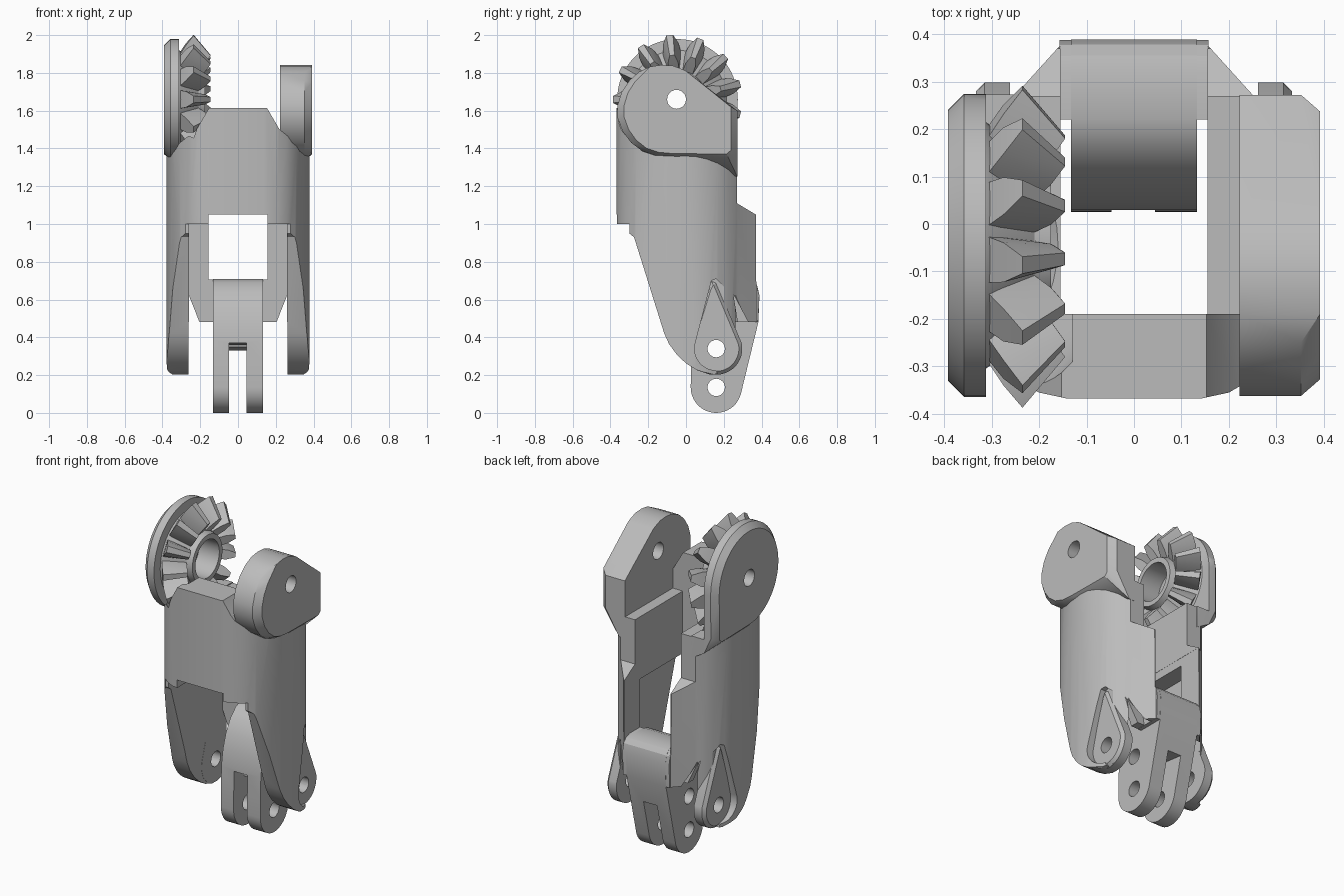
import bpy, bmesh, math
from mathutils import Vector

if "Cube" in bpy.data.objects:
    bpy.data.objects.remove(bpy.data.objects["Cube"])

grey = bpy.data.materials.new("machine_grey")
grey.diffuse_color = (0.5, 0.5, 0.5, 1)
grey.use_nodes = True
grey.node_tree.nodes["Principled BSDF"].inputs["Base Color"].default_value = grey.diffuse_color


def finish(name, bm):
    bmesh.ops.recalc_face_normals(bm, faces=bm.faces)
    me = bpy.data.meshes.new(name)
    bm.to_mesh(me)
    bm.free()
    me.materials.append(grey)
    ob = bpy.data.objects.new(name, me)
    bpy.context.collection.objects.link(ob)
    return ob


def place(axis, u, v, w):
    return {"x": (w, u, v), "y": (u, w, v), "z": (u, v, w)}[axis]


def prism(name, pts, axis, a, b, chamfer=0):
    """Extrude a profile along an axis from a to b, chamfering the b end."""
    bm = bmesh.new()
    lo = [bm.verts.new(place(axis, u, v, a)) for u, v in pts]
    hi = [bm.verts.new(place(axis, u, v, b)) for u, v in pts]
    n = len(pts)
    bm.faces.new(lo)
    cap = bm.faces.new(hi)
    for i in range(n):
        j = (i + 1) % n
        bm.faces.new((lo[i], lo[j], hi[j], hi[i]))
    bmesh.ops.recalc_face_normals(bm, faces=bm.faces)
    if chamfer:
        bmesh.ops.bevel(bm, geom=list(cap.edges), offset=chamfer,
                        segments=1, affect='EDGES')
    return finish(name, bm)


def hull(name, layers):
    """Convex hull over (x, profile) layers."""
    bm = bmesh.new()
    vs = [bm.verts.new((x, y, z)) for x, pts in layers for y, z in pts]
    res = bmesh.ops.convex_hull(bm, input=vs)
    junk = {v for v in res["geom_interior"] + res["geom_unused"]
            if isinstance(v, bmesh.types.BMVert)}
    bmesh.ops.delete(bm, geom=list(junk), context='VERTS')
    bmesh.ops.dissolve_limit(bm, angle_limit=0.01, verts=bm.verts, edges=bm.edges)
    return finish(name, bm)


def box(x0, x1, y0, y1, z0, z1):
    return prism("cutter", [(x0, y0), (x1, y0), (x1, y1), (x0, y1)], "z", z0, z1)


def arc(cy, cz, r, a0, a1, n=24):
    return [(cy + r * math.cos(math.radians(a0 + (a1 - a0) * i / n)),
             cz + r * math.sin(math.radians(a0 + (a1 - a0) * i / n)))
            for i in range(n + 1)]


def hole(cy, cz, r, x0, x1):
    return prism("cutter", arc(cy, cz, r, 0, 345, 23), "x", x0, x1)


def combine(ob, other, op='DIFFERENCE'):
    mod = ob.modifiers.new("bool", 'BOOLEAN')
    mod.operation, mod.object, mod.solver = op, other, 'EXACT'
    bpy.context.view_layer.objects.active = ob
    bpy.ops.object.modifier_apply(modifier=mod.name)
    bpy.data.objects.remove(other)


def revolve(name, profile, cy, cz, n=48):
    """Spin a closed (x, radius) profile around the gear axis."""
    bm = bmesh.new()
    rings = [[bm.verts.new((x, cy + r * math.cos(2 * math.pi * i / n),
                            cz + r * math.sin(2 * math.pi * i / n)))
              for x, r in profile] for i in range(n)]
    m = len(profile)
    for i in range(n):
        p, q = rings[i], rings[(i + 1) % n]
        for k in range(m):
            l = (k + 1) % m
            bm.faces.new((p[k], p[l], q[l], q[k]))
    return finish(name, bm)


CY, CZ = -0.045, 1.66      # upper pivot and gear axis
PY = 0.16                  # lower pivots

# Shell: rounded plan, trimmed by the side outline
half = [(0.14, -0.368), (0.20, -0.355), (0.26, -0.32), (0.31, -0.265),
        (0.345, -0.19), (0.368, -0.10), (0.378, -0.02), (0.376, 0.05), (0.362, 0.11),
        (0.338, 0.17), (0.302, 0.225), (0.25, 0.272), (0.145, 0.388)]
plan = half + [(-x, y) for x, y in reversed(half)]
body = prism("shell", plan, "z", 0.19, 1.615)
side = [(-0.5, 1.0), (-0.3, 1.0), (-0.3, 0.95), (-0.275, 0.93), (-0.115, 0.42),
        (-0.09, 0.365), (-0.05, 0.31), (0.0, 0.262), (0.06, 0.225), (0.13, 0.202),
        (0.2, 0.21), (0.265, 0.26), (0.295, 0.34), (0.285, 0.42), (0.25, 0.63),
        (0.33, 0.48), (0.5, 0.48), (0.5, 0.65), (0.372, 0.68), (0.37, 1.05),
        (0.27, 1.11), (0.27, 1.38), (-0.19, 1.38), (-0.19, 1.7), (-0.5, 1.7)]
combine(body, prism("cutter", side, "x", -0.6, 0.6), 'INTERSECT')

# Hollow channel, wide leg gap and front window
combine(body, box(-0.155, 0.155, -0.19, 0.6, 0, 1.8))
combine(body, box(-0.26, 0.26, -0.6, 0.22, 0, 1.0))
combine(body, box(-0.262, 0.262, -0.6, 0.6, 0, 0.481))
combine(body, box(-0.156, 0.156, -0.6, 0.6, 0, 1.05))

# Sloped top shoulders, tapered flange bottoms, softened leg tips
for s in (-1, 1):
    slope = [(0.15, 1.62), (0.22, 1.5), (0.42, 1.34), (0.42, 1.75), (0.15, 1.75)]
    taper = [(0.2, 0.47), (0.261, 0.625), (0.261, 0.47)]
    tip = [(0.345, 0.18), (0.345, 0.202), (0.365, 0.215), (0.39, 0.25), (0.45, 0.18)]
    for pts, y0, y1 in ((slope, -0.6, -0.15), (taper, 0.19, 0.6), (tip, -0.6, 0.6)):
        combine(body, prism("cutter", [(s * x, z) for x, z in pts], "y", y0, y1))

# Clearance around the gear
combine(body, revolve("cutter", [(-0.311, 0.005), (-0.311, 0.30), (-0.235, 0.355),
                                 (-0.13, 0.25), (-0.13, 0.005)], CY, CZ))

# Pockets on the outside of the legs, bosses and pivot holes
for s in (-1, 1):
    pocket = [(0.5, 0.62), (0.25, 0.62), (0.16, 0.71), (0.135, 0.70)] + \
        arc(PY, 0.34, 0.115, 170, 270, 10) + [(0.2, 0.1), (0.5, 0.1)]
    combine(body, prism("cutter", pocket, "x", s * 0.318, s * 0.45))
    boss = arc(PY, 0.34, 0.138, -200, 12, 24) + [(0.215, 0.56), (0.16, 0.69),
                                                 (0.135, 0.70), (0.115, 0.66)]
    leg = prism("leg_boss_" + ("right" if s > 0 else "left"), boss, "x",
                s * 0.261, s * 0.333, 0.018)
    combine(leg, hole(PY, 0.34, 0.046, -0.6, 0.6))
combine(body, hole(PY, 0.34, 0.046, -0.6, 0.6))

# Right pivot ear: outer face chamfered at front, bottom and rear
front = [(-0.25, 1.805), (-0.30, 1.76), (-0.34, 1.70), (-0.362, 1.63), (-0.362, 1.56),
         (-0.335, 1.49), (-0.29, 1.43), (-0.23, 1.385), (-0.16, 1.362), (-0.08, 1.355)]
top = [(0.0, 1.81), (-0.02, 1.82), (-0.07, 1.838), (-0.13, 1.842), (-0.19, 1.833)]
inset = [(CY + (y - CY) * 0.89, 1.62 + (z - 1.62) * 0.93) for y, z in front]
inner = top + front + [(0.272, 1.25), (0.272, 1.6)]
rim = top + front + [(0.2, 1.355), (0.272, 1.40), (0.272, 1.6)]
outer = top + inset + [(0.215, 1.37), (0.237, 1.39), (0.237, 1.62)]
ear = hull("pivot_ear", [(0.222, inner), (0.262, inner), (0.352, rim), (0.392, outer)])
combine(ear, hole(-0.05, CZ, 0.05, 0.1, 0.6))

# Left gear backing plate: round top, straight rear edge
disc = arc(CY, CZ, 0.319, 0, 270, 48)
face = arc(CY, CZ, 0.285, 0, 270, 48)
plate = hull("gear_plate", [(-0.225, [(0.272, 1.25), (0.272, 1.38), (0.1, 1.335)]),
                            (-0.312, disc + [(0.272, 1.3)]),
                            (-0.358, disc + [(0.2, 1.355), (0.272, 1.40)]),
                            (-0.392, face + [(0.215, 1.37), (0.237, 1.39)])])
combine(plate, box(-0.3118, 0, -0.6, 0.6, 1.385, 2.2))
combine(plate, hole(-0.05, CZ, 0.05, -0.6, -0.2))
combine(plate, revolve("cutter", [(-0.3115, 0.005), (-0.3115, 0.30), (-0.235, 0.355),
                                  (-0.13, 0.25), (-0.13, 0.005)], CY, CZ))

# Bevel gear cone with open hub
revolve("gear_hub", [(-0.32, 0.115), (-0.32, 0.265), (-0.305, 0.255), (-0.21, 0.155),
                     (-0.175, 0.145), (-0.175, 0.115)], CY, CZ)

# Bevel gear teeth: (x, radius, half width) for heel then toe
teeth = bmesh.new()
section = [(-0.315, 0.235, 0.050), (-0.275, 0.295, 0.042), (-0.235, 0.342, 0.018),
           (-0.215, 0.145, 0.028), (-0.175, 0.195, 0.027), (-0.145, 0.235, 0.013)]
for i in range(13):
    t = math.radians(97 + i * 360 / 13)
    out = Vector((0, math.cos(t), math.sin(t)))
    tan = Vector((0, -math.sin(t), math.cos(t)))
    vs = [teeth.verts.new(Vector((x, CY, CZ)) + out * r + tan * (w * s))
          for x, r, w in section for s in (-1, 1)]
    bmesh.ops.convex_hull(teeth, input=vs)
finish("gear_teeth", teeth)

# Lower fork with curved front, slot and two pin holes
fork_pts = arc(PY, 0.135, 0.135, 180, 345, 20) + \
    [(0.383, 0.48), (0.389, 0.62), (0.378, 0.67), (0.355, 0.697), (0.32, 0.708),
     (0.22, 0.708), (0.17, 0.69), (0.12, 0.645), (0.075, 0.57), (0.045, 0.48),
     (0.03, 0.385), (0.026, 0.25)]
fork = prism("fork", fork_pts, "x", -0.133, 0.133)
slot = [(-0.2, 0.37), (0.03, 0.37), (0.35, 0.33), (0.6, 0.33), (0.6, -0.1), (-0.2, -0.1)]
combine(fork, prism("cutter", slot, "x", -0.047, 0.044))
for z in (0.135, 0.34):
    combine(fork, hole(PY, z, 0.046, -0.5, 0.5))

# Crossbar joining the fork to the rear flanges
bar_pts = [(0.22, 0.48), (0.382, 0.48), (0.388, 0.62), (0.377, 0.67), (0.354, 0.696),
           (0.32, 0.707), (0.22, 0.707)]
prism("fork_crossbar", bar_pts, "x", -0.157, 0.157)

# Smooth curved faces, keep edges crisp
for ob in bpy.context.scene.objects:
    bpy.ops.object.select_all(action='DESELECT')
    ob.select_set(True)
    bpy.context.view_layer.objects.active = ob
    bpy.ops.object.shade_smooth_by_angle(angle=math.radians(28))
